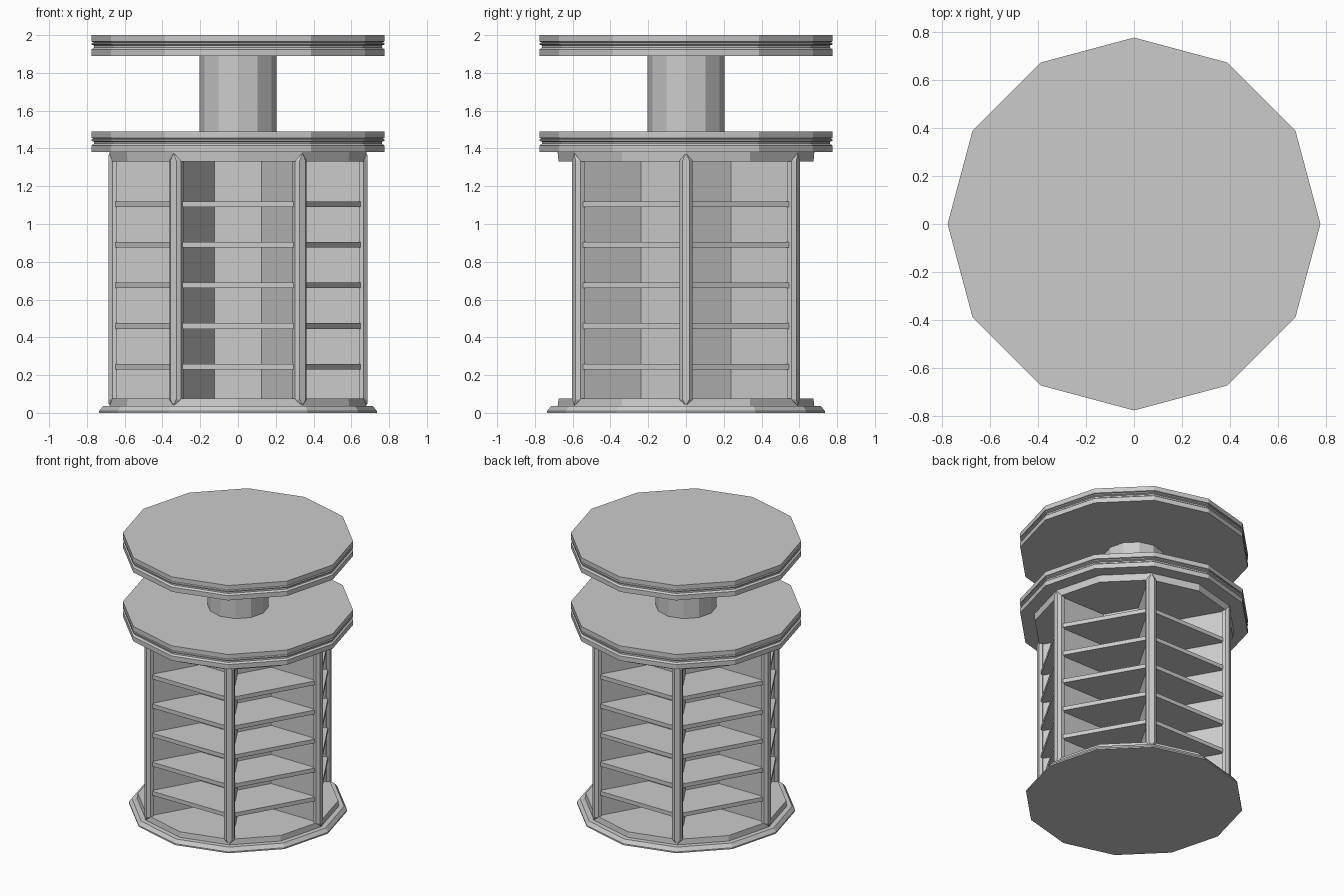
import bpy, bmesh
from math import cos, sin, pi, radians
from mathutils import Matrix, Vector

cube = bpy.data.objects.get("Cube")
if cube:
    bpy.data.objects.remove(cube, do_unlink=True)

GREY = (0.6, 0.6, 0.6, 1)
mat = bpy.data.materials.new("plain_grey")
mat.use_nodes = True
mat.diffuse_color = GREY
mat.node_tree.nodes["Principled BSDF"].inputs["Base Color"].default_value = GREY


def finish(name, bm, angle=0):
    bmesh.ops.recalc_face_normals(bm, faces=bm.faces)
    bm.transform(Matrix.Rotation(radians(angle), 4, "Z"))
    mesh = bpy.data.meshes.new(name)
    bm.to_mesh(mesh)
    bm.free()
    mesh.materials.append(mat)
    obj = bpy.data.objects.new(name, mesh)
    bpy.context.collection.objects.link(obj)
    return obj


def lathe(name, profile, sides=12):
    """Faceted solid from (radius, height) rings, capped at both ends."""
    bm = bmesh.new()
    rings = [[bm.verts.new((r * cos(2 * pi * i / sides), r * sin(2 * pi * i / sides), z))
              for i in range(sides)] for r, z in profile]
    for low, high in zip(rings, rings[1:]):
        for i in range(sides):
            j = (i + 1) % sides
            bm.faces.new((low[i], low[j], high[j], high[i]))
    bm.faces.new(rings[0])
    bm.faces.new(rings[-1])
    return finish(name, bm)


def hull(name, points, angle):
    """Convex solid around points, turned about the centre."""
    bm = bmesh.new()
    for p in points:
        bm.verts.new(p)
    bmesh.ops.convex_hull(bm, input=bm.verts)
    bmesh.ops.dissolve_limit(bm, angle_limit=0.01, verts=bm.verts, edges=bm.edges)
    return finish(name, bm, angle)


def prism(name, outline, z0, z1, angle):
    return hull(name, [(x, y, z) for x, y in outline for z in (z0, z1)], angle)


# Grooved round tops
GROOVED_EDGE = [(0.775, 0), (0.775, 0.035), (0.762, 0.045), (0.762, 0.055),
                (0.775, 0.06), (0.775, 0.068), (0.765, 0.072), (0.775, 0.076), (0.775, 0.11)]
for name, z in (("top_disc", 1.89), ("middle_disc", 1.38)):
    lathe(name, [(r, z + h) for r, h in GROOVED_EDGE])

# Column, base and cabinet end plates
lathe("column", [(0.205, 1.48), (0.205, 1.9)])
lathe("base", [(0.735, 0), (0.735, 0.01), (0.715, 0.036)])
lathe("cabinet_floor", [(0.68, 0.03), (0.675, 0.075)])
lathe("cabinet_ceiling", [(0.675, 1.33), (0.68, 1.385)])
lathe("core", [(0.3, 0.06), (0.3, 1.35)], sides=6)

# Six bays: divider, pointed post and shelves
for bay in range(6):
    angle = bay * 60
    prism(f"divider_{bay}", [(x, y) for x in (0.2, 0.66) for y in (-0.022, 0.022)],
          0.06, 1.35, angle)
    post = [(x, side * w, z) for x, w in ((0.64, 0.035), (0.665, 0.035), (0.685, 0.018))
            for side in (-1, 1) for z in (0.07, 1.335)]
    post += [(0.684, 0, 0.04), (0.684, 0, 1.375)]
    hull(f"post_{bay}", post, angle)
    for level in range(5):
        z = 0.23 + level * 0.215
        prism(f"shelf_{bay}_{level}",
              [(0.24, -0.13), (0.24, 0.13), (0.58, 0.31), (0.58, -0.31)],
              z, z + 0.03, angle + 30)
